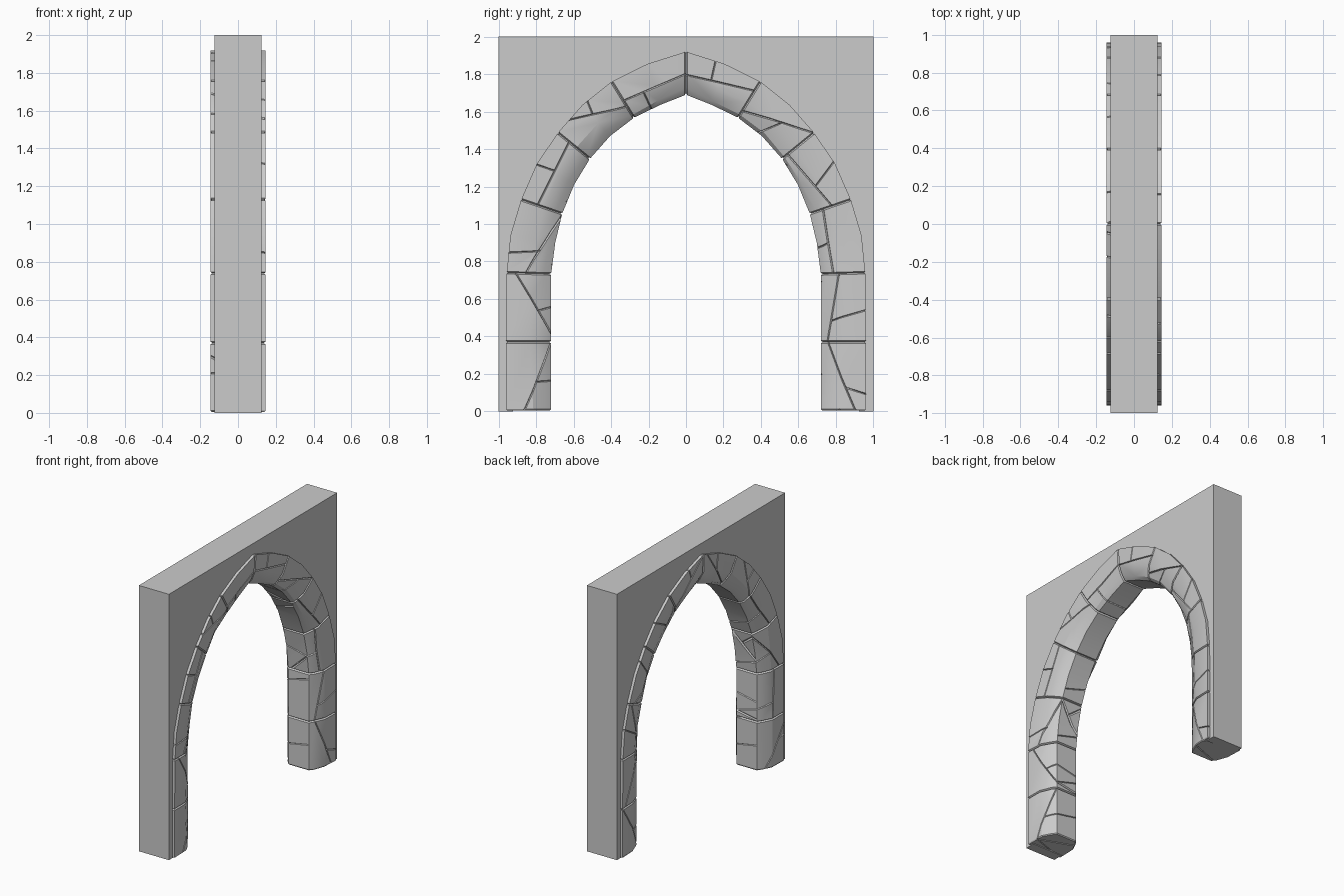
import bpy, bmesh, random, math
from mathutils import Vector

if "Cube" in bpy.data.objects:
    bpy.data.objects.remove(bpy.data.objects["Cube"])

random.seed(7)

# Half arch: outer (y, z) and inner (y, z) edge of the stone trim, base to apex
HALF = [((.96, 0), (.72, 0)), ((.96, .37), (.72, .37)), ((.957, .74), (.72, .733)),
        ((.937, .94), (.698, .90)), ((.88, 1.13), (.661, 1.055)),
        ((.797, 1.32), (.597, 1.21)), ((.684, 1.487), (.513, 1.348)),
        ((.552, 1.637), (.405, 1.47)), ((.397, 1.76), (.278, 1.567)),
        ((.205, 1.855), (.14, 1.635)), ((0, 1.92), (0, 1.69))]
PATH = HALF + [((-o[0], o[1]), (-i[0], i[1])) for o, i in HALF[-2::-1]]
JOINTS = [1, 2, 4, 6, 8, 10, 12, 14, 16, 18, 19]
# Trim section: x and depth from outer (0) to inner (1) edge
SIDE = [(.115, 0), (.145, 0), (.145, .57), (.114, .88), (.085, 1)]
SECTION = SIDE + [(-x, t) for x, t in reversed(SIDE)]


def between(ring, x, t):
    o, i = ring
    return Vector((x, o[0] + (i[0] - o[0]) * t, o[1] + (i[1] - o[1]) * t))


def finish(bm, name):
    mesh = bpy.data.meshes.new(name)
    bm.to_mesh(mesh)
    bm.free()
    ob = bpy.data.objects.new(name, mesh)
    bpy.context.collection.objects.link(ob)
    return ob


def groove(bm, faces, co, no, width, depth):
    """Score a V-shaped line where a plane crosses the chosen faces."""
    no = no.normalized()
    geom = set(faces)
    for f in faces:
        geom.update(f.edges, f.verts)
    geom = list(geom)
    for d in (-width, 0, width):
        geom = bmesh.ops.bisect_plane(bm, geom=geom, dist=1e-5,
                                      plane_co=co + no * d, plane_no=no)["geom"]
    bm.normal_update()
    line = [v for v in geom if isinstance(v, bmesh.types.BMVert)
            and abs((v.co - co).dot(no)) < 2e-5]
    for v, move in [(v, v.normal * depth) for v in line]:
        v.co -= move


# Wall slab with pointed opening
bm = bmesh.new()
outline = [Vector((-.125, y, z)) for y, z in ((-1, 0), (-1, 2), (1, 2), (1, 0))]
outline += [between(r, -.125, .15) for r in PATH]
face = bm.faces.new([bm.verts.new(p) for p in outline])
ext = bmesh.ops.extrude_face_region(bm, geom=[face], use_keep_orig=True)["geom"]
bmesh.ops.translate(bm, vec=(.25, 0, 0),
                    verts=[g for g in ext if isinstance(g, bmesh.types.BMVert)])
bmesh.ops.recalc_face_normals(bm, faces=bm.faces)
finish(bm, "wall")

# Stone arch trim, swept section with slightly worn corners
bm = bmesh.new()
stone = bm.faces.layers.int.new("stone")
rings = []
for r in PATH:
    ring = []
    for x, t in SECTION:
        worn = .2 < t < .95
        dt = random.uniform(-.05, .05) if worn else 0
        dx = random.uniform(-.007, 0) * (1 if x > 0 else -1) if worn else 0
        ring.append(bm.verts.new(between(r, x + dx, t + dt)))
    rings.append(ring)
for i, (a, b) in enumerate(zip(rings, rings[1:])):
    for j in range(len(SECTION) - 1):
        f = bm.faces.new((a[j], a[j + 1], b[j + 1], b[j]))
        f[stone] = sum(k <= i for k in JOINTS)
for ring, sid in ((rings[0], 0), (rings[-1], len(JOINTS))):
    bm.faces.new(ring)[stone] = sid
bmesh.ops.recalc_face_normals(bm, faces=bm.faces)

# Joints between stones, and worn feet
for n, k in enumerate(JOINTS):
    a, b = between(PATH[k], 0, 0), between(PATH[k], 0, 1)
    faces = [f for f in bm.faces if f[stone] in (n, n + 1)]
    groove(bm, faces, a, (b - a).cross(Vector((1, 0, 0))), .007, .012)
for sid in (0, len(JOINTS)):
    groove(bm, [f for f in bm.faces if f[stone] == sid],
           Vector((0, 0, 0)), Vector((0, 0, 1)), .012, .008)

# Random cracks: one long and one branching on each side of each stone
ends = [0] + JOINTS + [len(PATH) - 1]
for sid in range(len(JOINTS) + 1):
    for side in (1, -1):
        def pick():
            return [f for f in bm.faces if f[stone] == sid
                    and f.calc_center_median().x * side > -.02]

        def spot():
            a, b = PATH[ends[sid]], PATH[ends[sid + 1]]
            t = random.uniform(.3, .8)
            return between(a, side * .13, t).lerp(between(b, side * .13, t),
                                                  random.uniform(.3, .7))
        along = between(PATH[ends[sid + 1]], 0, .5) - between(PATH[ends[sid]], 0, .5)
        across = along.normalized().cross(Vector((1, 0, 0)))
        co = spot()
        no = across + along.normalized() * random.uniform(-.7, .7)
        no.x = random.uniform(-.4, .4)
        groove(bm, pick(), co, no, .004, .008)
        sign = random.choice((1, -1))
        half = [f for f in pick() if (f.calc_center_median() - co).dot(no) * sign > 0]
        no2 = along.normalized() + across * random.uniform(-.5, .5)
        no2.x = random.uniform(-.3, .3)
        if half:
            groove(bm, half, spot(), no2, .004, .008)

arch = finish(bm, "stone_arch_trim")
bpy.context.view_layer.objects.active = arch
arch.select_set(True)
bpy.ops.object.shade_smooth_by_angle(angle=math.radians(25))
